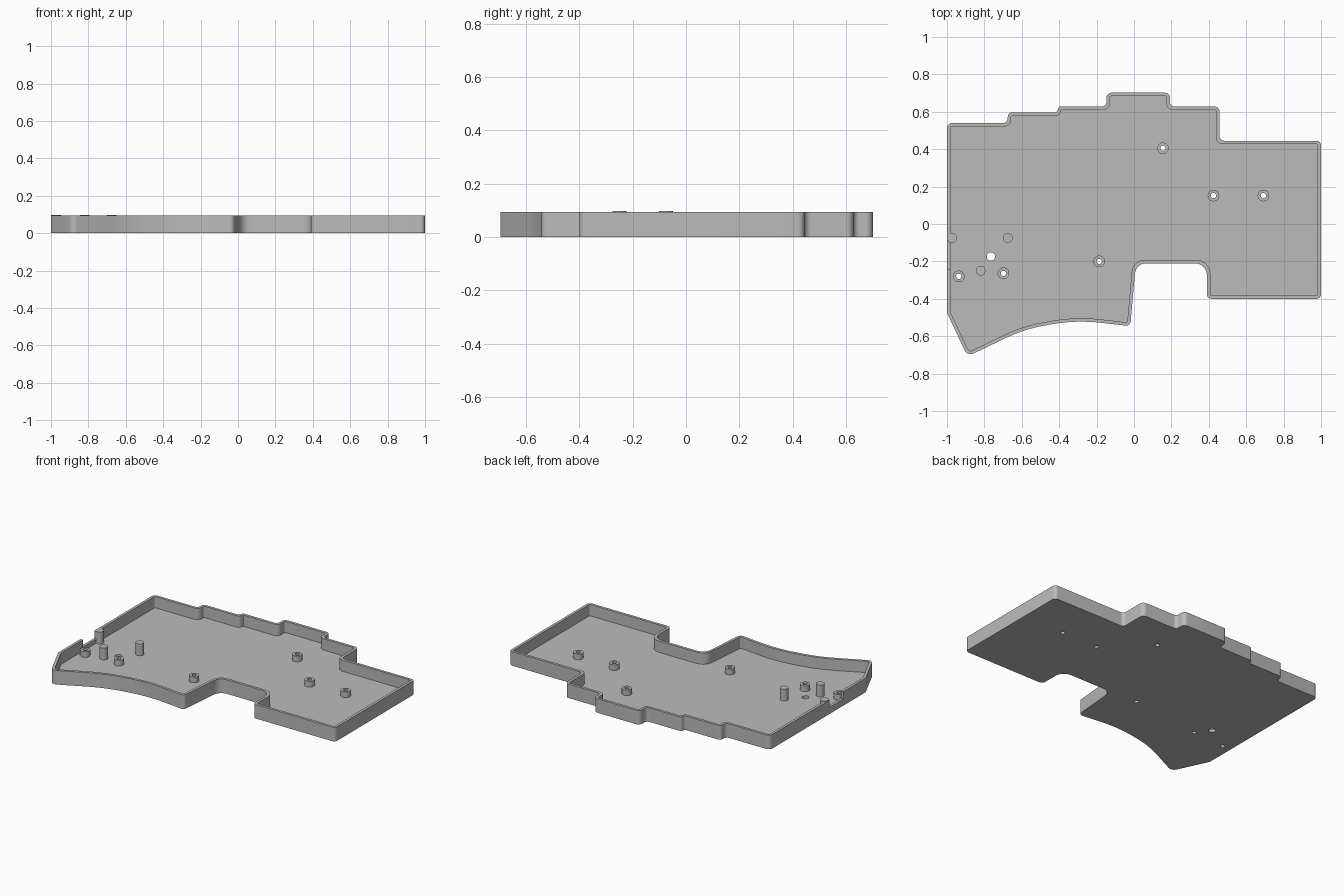
import bpy, bmesh, math
from mathutils import Vector

if "Cube" in bpy.data.objects:
    bpy.data.objects.remove(bpy.data.objects["Cube"])

HEIGHT, FLOOR, WALL = 0.094, 0.018, 0.018
STANDOFF_TOP, POST_TOP = 0.056, 0.097

grey = bpy.data.materials.new("plain grey")
grey.use_nodes = True
grey.diffuse_color = (0.5, 0.5, 0.5, 1)
grey.node_tree.nodes["Principled BSDF"].inputs["Base Color"].default_value = (0.5, 0.5, 0.5, 1)

# Case corners, clockwise from the back left: x, y, corner radius
CORNERS = [
    (-1, 0.54, .028), (-.675, 0.54, .025), (-.675, 0.597, .025), (-.412, 0.597, .014),
    (-.402, 0.629, .014), (-.148, 0.629, .022), (-.148, 0.702, .028), (.192, 0.702, .028),
    (.192, 0.629, .022), (.457, 0.629, .028), (.457, 0.445, .025), (1, 0.445, .025),
    (1, -.4, .025), (.39, -.4, .025), (.39, -.21, .065), (.01, -.21, .06),
    (-.02, -.546, .025), (-.31, -.513, .9), (-.59, -.563, .8), (-.89, -.708, .035),
    (-1, -.475, .05),
]


def inset_corners(corners, t):
    """Move every edge inwards by t, adjusting the corner radii."""
    result = []
    for i, (x, y, r) in enumerate(corners):
        p = Vector((x, y))
        a = (p - Vector(corners[i - 1][:2])).normalized()
        b = (Vector(corners[(i + 1) % len(corners)][:2]) - p).normalized()
        na, nb = Vector((a.y, -a.x)), Vector((b.y, -b.x))
        q = p + (na + nb) * (t / (1 + na.dot(nb)))
        convex = a.cross(b) < 0
        result.append((q.x, q.y, max(r - t, .003) if convex else r + t * .5))
    return result


def rounded(corners, steps=8):
    """Replace every corner by an arc."""
    points = []
    for i, (x, y, r) in enumerate(corners):
        p = Vector((x, y))
        a = (Vector(corners[i - 1][:2]) - p).normalized()
        b = (Vector(corners[(i + 1) % len(corners)][:2]) - p).normalized()
        half = a.angle(b) / 2
        centre = p + (a + b).normalized() * (r / math.sin(half))
        start = p + a * (r / math.tan(half)) - centre
        end = p + b * (r / math.tan(half)) - centre
        sweep = math.pi - 2 * half
        for k in range(steps + 1):
            f = k / steps
            points.append(centre + (start * math.sin((1 - f) * sweep)
                                    + end * math.sin(f * sweep)) / math.sin(sweep))
    return points


def add_object(name, bm):
    bmesh.ops.recalc_face_normals(bm, faces=bm.faces)
    mesh = bpy.data.meshes.new(name)
    bm.to_mesh(mesh)
    bm.free()
    mesh.materials.append(grey)
    obj = bpy.data.objects.new(name, mesh)
    bpy.context.collection.objects.link(obj)
    return obj


def circle(r, n=32):
    return [Vector((r * math.cos(2 * math.pi * k / n), r * math.sin(2 * math.pi * k / n)))
            for k in range(n)]


def stack(name, levels, capped=True, at=(0, 0)):
    """Skin a list of (outline, height) loops; cap the ends or join them into a ring."""
    bm = bmesh.new()
    loops = [[bm.verts.new((p.x + at[0], p.y + at[1], z)) for p in pts] for pts, z in levels]
    pairs = list(zip(loops, loops[1:]))
    if capped:
        bm.faces.new(loops[0])
        bm.faces.new(loops[-1])
    else:
        pairs.append((loops[-1], loops[0]))
    for low, high in pairs:
        for k in range(len(low)):
            bm.faces.new((low[k - 1], low[k], high[k], high[k - 1]))
    return add_object(name, bm)


def cut(obj, cutter):
    mod = obj.modifiers.new("cut", 'BOOLEAN')
    mod.operation, mod.solver, mod.object = 'DIFFERENCE', 'EXACT', cutter
    graph = bpy.context.evaluated_depsgraph_get()
    mesh = bpy.data.meshes.new_from_object(obj.evaluated_get(graph))
    obj.modifiers.clear()
    obj.data = mesh
    bpy.data.objects.remove(cutter)


# Tray: outer wall, rim, inner wall and floor
outer = rounded(CORNERS)
inner = rounded(inset_corners(CORNERS, WALL))
tray = stack("case_tray", [(outer, 0), (outer, HEIGHT), (inner, HEIGHT), (inner, FLOOR)])

# Connector notch in the side wall
notch = [Vector(p) for p in ((-1.1, -.24), (-.975, -.24), (-.975, -.09), (-1.1, -.09))]
cut(tray, stack("notch_cutter", [(notch, .045), (notch, .2)]))

# Screw standoffs with through holes, and the reset hole
STANDOFFS = [(-.937, -.28), (-.698, -.264), (-.186, -.2), (.155, .405), (.425, .152), (.692, .152)]
for at in STANDOFFS:
    cut(tray, stack("hole_cutter", [(circle(.014), -.1), (circle(.014), .05)], at=at))
cut(tray, stack("hole_cutter", [(circle(.022), -.1), (circle(.022), .05)], at=(-.765, -.174)))
parts = [tray]
for i, at in enumerate(STANDOFFS):
    parts.append(stack(f"screw_standoff_{i + 1}", [
        (circle(.031), FLOOR - .004), (circle(.031), STANDOFF_TOP),
        (circle(.014), STANDOFF_TOP), (circle(.014), FLOOR - .004)], capped=False, at=at))

# Tall support posts
for i, at in enumerate([(-.973, -.075), (-.675, -.075), (-.82, -.25)]):
    parts.append(stack(f"support_post_{i + 1}", [
        (circle(.026), FLOOR - .004), (circle(.026), POST_TOP)], at=at))

# Smooth the rounded walls, keep the rims sharp
bpy.ops.object.select_all(action='DESELECT')
for obj in parts:
    obj.select_set(True)
bpy.context.view_layer.objects.active = tray
bpy.ops.object.shade_smooth_by_angle(angle=math.radians(30))
